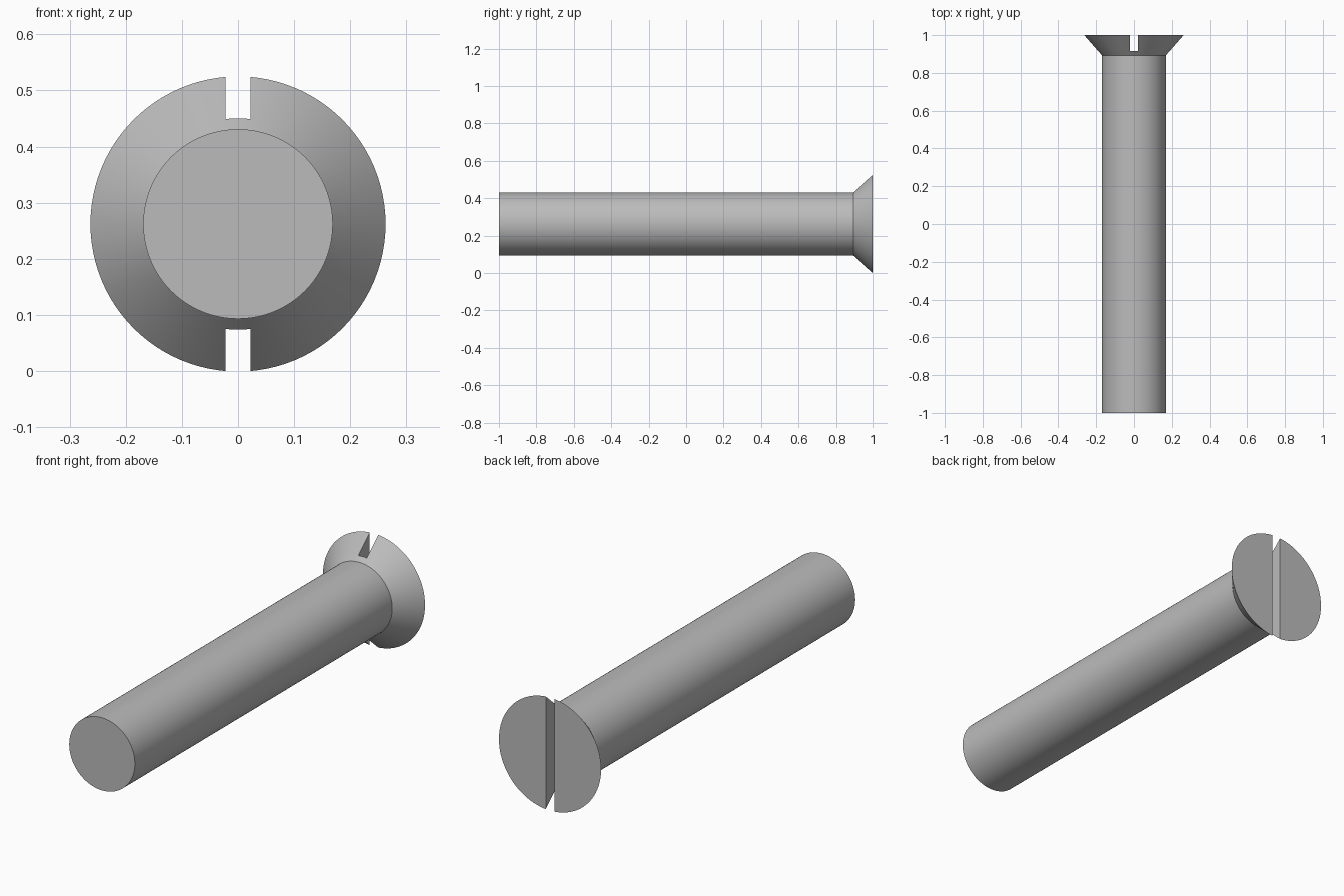
import bpy, bmesh, math
from mathutils import Vector, Matrix

cube = bpy.data.objects.get("Cube")
if cube:
    bpy.data.objects.remove(cube, do_unlink=True)

AXIS_Z = 0.262
SEGMENTS = 96
HEAD_RADIUS, SHANK_RADIUS = 0.263, 0.169
HEAD_BASE, SLOT_FLOOR, SLOT_WIDTH = 0.893, 0.915, 0.044

steel = bpy.data.materials.new("grey steel")
steel.use_nodes = True
colour = (0.5, 0.5, 0.5, 1)
steel.diffuse_color = colour
steel.node_tree.nodes["Principled BSDF"].inputs["Base Color"].default_value = colour


def add_object(name, bm):
    bmesh.ops.recalc_face_normals(bm, faces=bm.faces)
    mesh = bpy.data.meshes.new(name)
    bm.to_mesh(mesh)
    bm.free()
    mesh.materials.append(steel)
    obj = bpy.data.objects.new(name, mesh)
    bpy.context.collection.objects.link(obj)
    return obj


# Shank and countersunk head: one profile turned around the long axis
bm = bmesh.new()
profile = [(SHANK_RADIUS, -1), (SHANK_RADIUS, HEAD_BASE), (HEAD_RADIUS, 1)]
verts = [bm.verts.new((r, y, AXIS_Z)) for r, y in profile]
edges = [bm.edges.new(pair) for pair in zip(verts, verts[1:])]
bmesh.ops.spin(bm, geom=verts + edges, cent=(0, 0, AXIS_Z), axis=(0, 1, 0),
               angle=math.tau, steps=SEGMENTS, use_merge=True)
bmesh.ops.remove_doubles(bm, verts=bm.verts, dist=0.0001)
bmesh.ops.holes_fill(bm, edges=[e for e in bm.edges if e.is_boundary], sides=0)
screw = add_object("countersunk_screw", bm)

# Straight driver slot across the head
bm = bmesh.new()
depth = 0.2
bmesh.ops.create_cube(bm, size=1, matrix=Matrix.LocRotScale(
    Vector((0, SLOT_FLOOR + depth / 2, AXIS_Z)), None, Vector((SLOT_WIDTH, depth, 1))))
cutter = add_object("slot_cutter", bm)
cutter.hide_render = True

slot = screw.modifiers.new("slot", 'BOOLEAN')
slot.operation = 'DIFFERENCE'
slot.solver = 'EXACT'
slot.object = cutter
bpy.ops.object.select_all(action='DESELECT')
bpy.context.view_layer.objects.active = screw
screw.select_set(True)
bpy.ops.object.modifier_apply(modifier=slot.name)
bpy.data.objects.remove(cutter, do_unlink=True)

# Smooth sides with crisp rims
bpy.ops.object.shade_smooth_by_angle(angle=math.radians(25))
